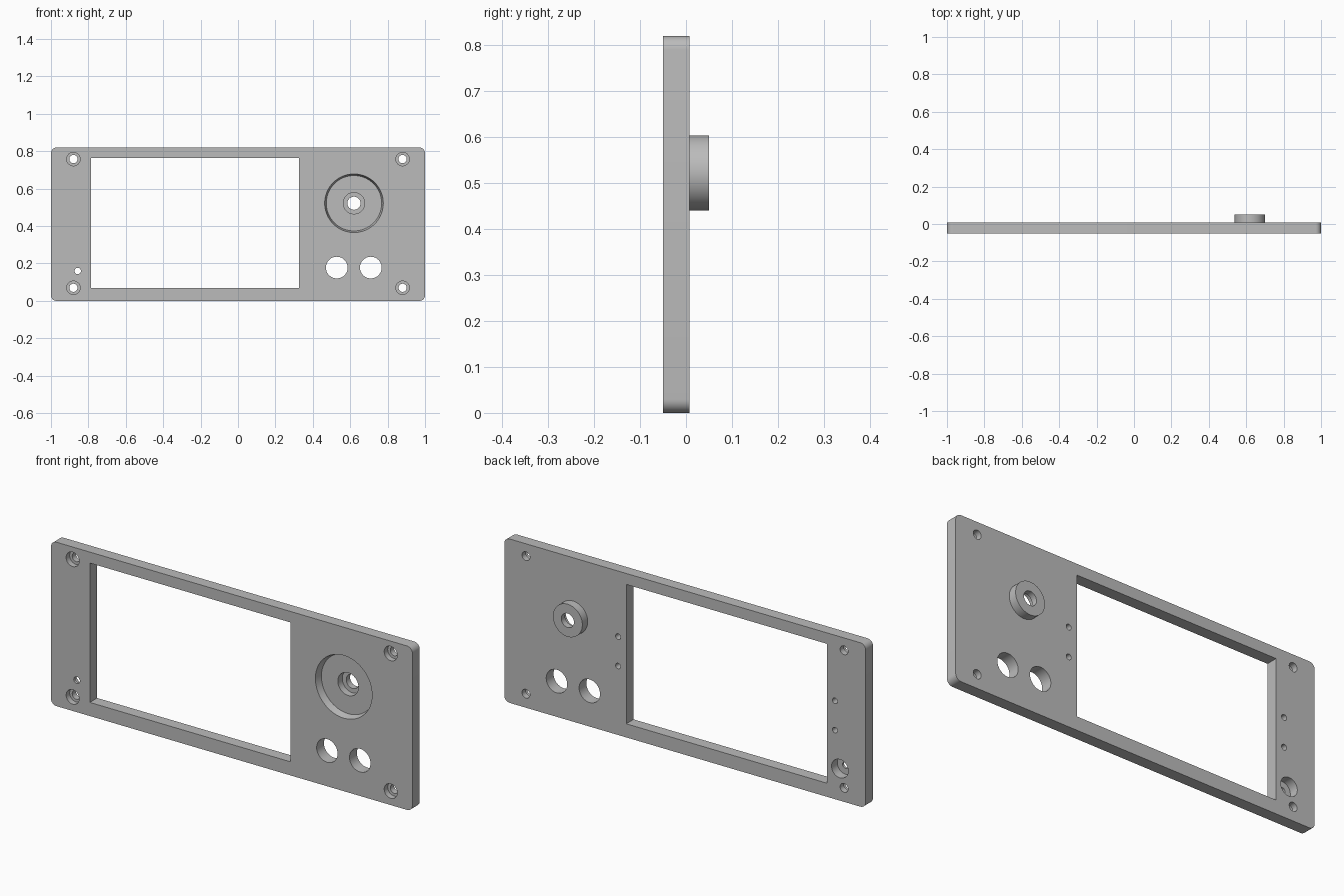
import bpy
import math

if "Cube" in bpy.data.objects:
    bpy.data.objects.remove(bpy.data.objects["Cube"])

FRONT, BACK, HEIGHT = -0.05, 0.008, 0.82

grey = bpy.data.materials.new("panel grey")
grey.use_nodes = True
colour = (0.5, 0.5, 0.5, 1)
grey.diffuse_color = colour
grey.node_tree.nodes["Principled BSDF"].inputs["Base Color"].default_value = colour


def box(name, x0, x1, y0, y1, z0, z1):
    bpy.ops.mesh.primitive_cube_add(
        size=1, location=((x0 + x1) / 2, (y0 + y1) / 2, (z0 + z1) / 2))
    ob = bpy.context.object
    ob.name = name
    ob.scale = (x1 - x0, y1 - y0, z1 - z0)
    bpy.ops.object.transform_apply(location=True, scale=True)
    return ob


def disc(name, x, z, r_front, y0, y1, r_back=None):
    """Round bar along y, optionally tapered."""
    bpy.ops.mesh.primitive_cone_add(
        vertices=64, radius1=r_front, radius2=r_back or r_front, depth=y1 - y0,
        location=(x, (y0 + y1) / 2, z), rotation=(-math.pi / 2, 0, 0))
    ob = bpy.context.object
    ob.name = name
    bpy.ops.object.transform_apply(location=True, rotation=True)
    return ob


def combine(target, tool, operation):
    mod = target.modifiers.new(tool.name, "BOOLEAN")
    mod.operation = operation
    mod.solver = "EXACT"
    mod.object = tool
    bpy.context.view_layer.objects.active = target
    bpy.ops.object.modifier_apply(modifier=mod.name)
    bpy.data.objects.remove(tool)


def cut(*args, **kw):
    combine(panel, disc("cutter", *args, **kw), "DIFFERENCE")


# Panel with rounded corners
panel = box("front_panel", -1, 1, FRONT, BACK, 0, HEIGHT)
weights = panel.data.attributes.new("bevel_weight_edge", "FLOAT", "EDGE")
for edge in panel.data.edges:
    a, b = (panel.data.vertices[i].co for i in edge.vertices)
    weights.data[edge.index].value = float(abs(a.y - b.y) > 0.01)
bevel = panel.modifiers.new("corners", "BEVEL")
bevel.limit_method = "WEIGHT"
bevel.width = 0.03
bevel.segments = 8
bpy.context.view_layer.objects.active = panel
bpy.ops.object.modifier_apply(modifier=bevel.name)

# Rear boss behind the dial
DIAL = (0.62, 0.522)
combine(panel, disc("boss", *DIAL, 0.0815, -0.01, 0.05), "UNION")

# Display window
combine(panel, box("window", -0.785, 0.325, -0.2, 0.2, 0.068, 0.765), "DIFFERENCE")

# Dial recess, its counterbore and shaft hole
cut(*DIAL, 0.157, FRONT - 0.001, -0.015, r_back=0.148)
cut(*DIAL, 0.057, -0.03, 0.02)
cut(*DIAL, 0.035, 0, 0.1)

# Button holes
for x in (0.528, 0.71):
    cut(x, 0.178, 0.058, -0.1, 0.1)

# Counterbored corner screw holes
for x in (-0.88, 0.88):
    for z in (0.07, 0.758):
        cut(x, z, 0.036, -0.1, -0.022)
        cut(x, z, 0.022, -0.05, 0.1)

# Indicator hole, wide at the back
cut(-0.857, 0.16, 0.017, -0.1, 0)
cut(-0.857, 0.16, 0.046, -0.038, 0.1)

# Blind fixing holes beside the window
for x in (-0.83, 0.37):
    for z in (0.345, 0.492):
        cut(x, z, 0.014, -0.03, 0.1)

# Finish
panel.data.materials.clear()
panel.data.materials.append(grey)
bpy.ops.object.select_all(action="DESELECT")
panel.select_set(True)
bpy.context.view_layer.objects.active = panel
bpy.ops.object.shade_smooth_by_angle(angle=math.radians(30))
